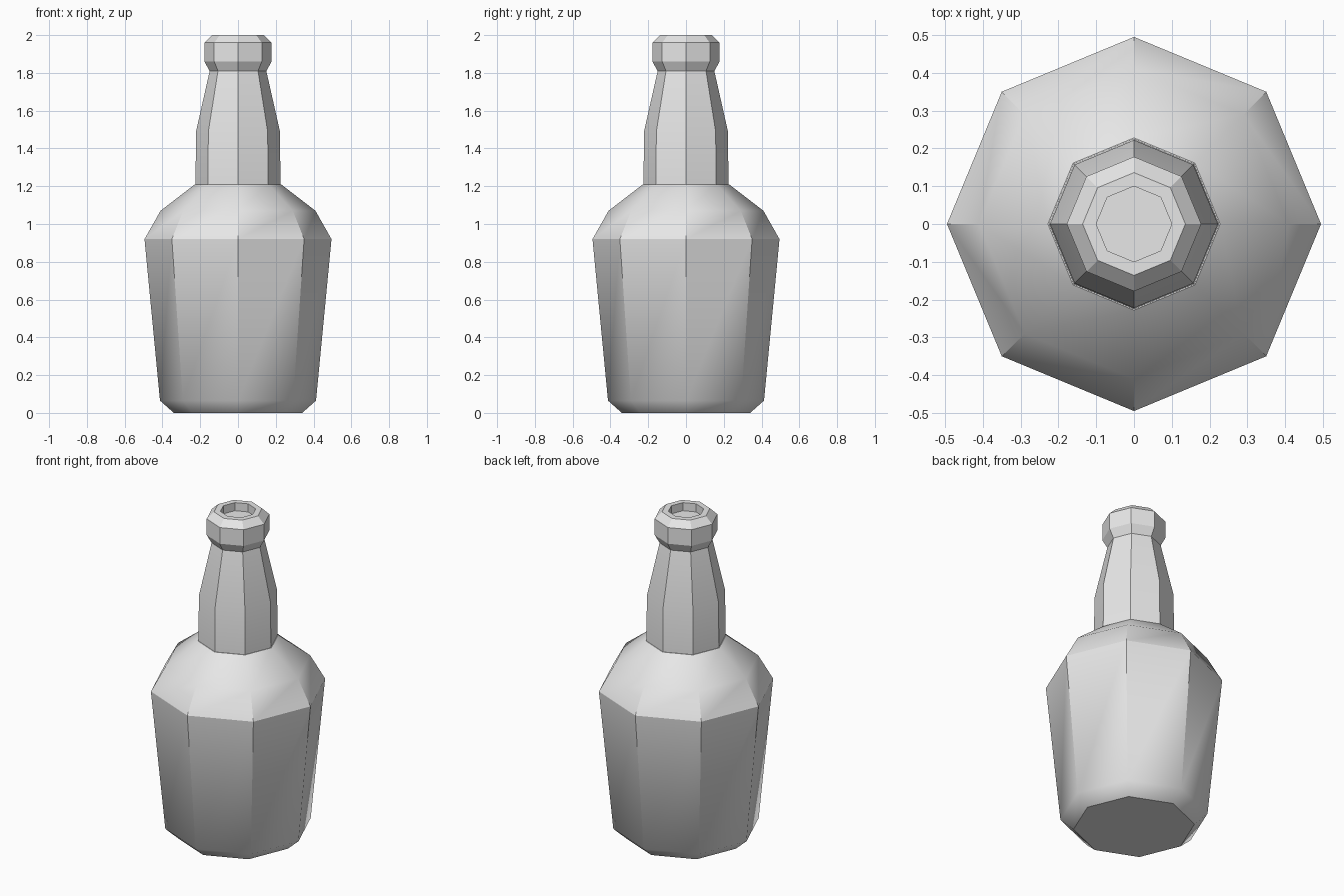
import bpy
import bmesh
import math

cube = bpy.data.objects.get("Cube")
if cube:
    bpy.data.objects.remove(cube, do_unlink=True)

SIDES = 8

grey = bpy.data.materials.new("plain grey")
grey.use_nodes = True
grey.diffuse_color = (0.8, 0.8, 0.8, 1)
grey.node_tree.nodes["Principled BSDF"].inputs["Base Color"].default_value = (0.8, 0.8, 0.8, 1)


def lathe(name, profile, soft_rings=()):
    """Turn (radius, height) points into a closed eight-sided solid."""
    bm = bmesh.new()
    rings = []
    for r, z in profile:
        rings.append([bm.verts.new((r * math.cos(math.tau * i / SIDES),
                                    r * math.sin(math.tau * i / SIDES), z))
                      for i in range(SIDES)])
    for low, high in zip(rings, rings[1:]):
        for i in range(SIDES):
            j = (i + 1) % SIDES
            bm.faces.new((low[i], low[j], high[j], high[i]))
    bm.faces.new(rings[0][::-1])
    bm.faces.new(rings[-1])
    bm.normal_update()

    # Crisp corners, with selected rings blended smoothly
    soft = {v for k in soft_rings for v in rings[k]}
    for face in bm.faces:
        face.smooth = True
    for edge in bm.edges:
        on_soft_ring = all(v in soft for v in edge.verts) and \
            abs(edge.verts[0].co.z - edge.verts[1].co.z) < 0.001
        angle = math.degrees(edge.calc_face_angle(0))
        edge.smooth = on_soft_ring or angle < 12 or \
            (bool(soft & set(edge.verts)) and angle < 32)

    mesh = bpy.data.meshes.new(name)
    bm.to_mesh(mesh)
    bm.free()
    mesh.materials.append(grey)
    obj = bpy.data.objects.new(name, mesh)
    bpy.context.collection.objects.link(obj)
    return obj


# Tapered body with bevelled base and sloping shoulder
body = [(0.34, 0), (0.413, 0.065), (0.495, 0.92), (0.41, 1.07), (0.228, 1.21)]
# Straight collar, tapering neck, flared lip and recessed mouth
neck = [(0.225, 1.21), (0.222, 1.49), (0.15, 1.81), (0.178, 1.86),
        (0.178, 1.96), (0.136, 2.0), (0.1, 2.0), (0.1, 1.95)]

lathe("bottle_body", body, soft_rings=(1, 3))
lathe("bottle_neck", neck)
